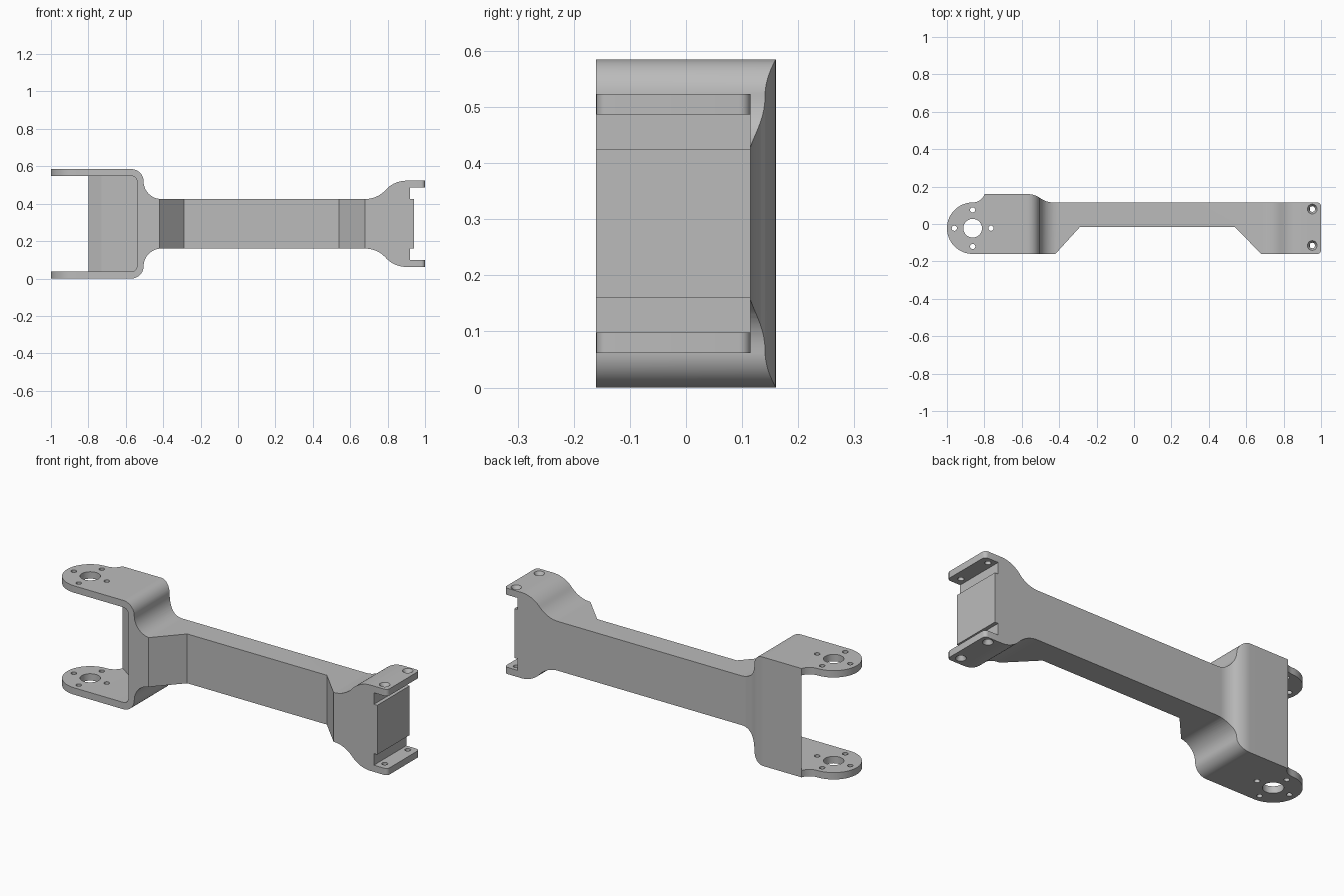
import bpy, bmesh
from math import cos, sin, radians, pi
from mathutils import Vector, Matrix

cube = bpy.data.objects.get("Cube")
if cube:
    bpy.data.objects.remove(cube, do_unlink=True)

HEIGHT = 0.585
grey = bpy.data.materials.new("light grey")
grey.use_nodes = True
COLOUR = (0.5, 0.5, 0.5, 1)
grey.diffuse_color = COLOUR
next(n for n in grey.node_tree.nodes
     if n.type == 'BSDF_PRINCIPLED').inputs["Base Color"].default_value = COLOUR


def arc(cx, cy, r, start, end, steps=12):
    """Points along an arc, angles in degrees."""
    angles = [radians(start + (end - start) * i / steps) for i in range(steps + 1)]
    return [(cx + r * cos(a), cy + r * sin(a)) for a in angles]


def make_object(name, bm):
    bmesh.ops.recalc_face_normals(bm, faces=bm.faces)
    mesh = bpy.data.meshes.new(name)
    bm.to_mesh(mesh)
    bm.free()
    mesh.materials.append(grey)
    obj = bpy.data.objects.new(name, mesh)
    bpy.context.scene.collection.objects.link(obj)
    return obj


def prism(points, low, high, axis):
    """Extrude an outline along y (points are x, z) or z (points are x, y)."""
    bm = bmesh.new()
    place = (lambda u, v: (u, low, v)) if axis == 'Y' else (lambda u, v: (u, v, low))
    face = bm.faces.new([bm.verts.new(place(u, v)) for u, v in points])
    out = bmesh.ops.extrude_face_region(bm, geom=[face], use_keep_orig=True)
    step = Vector((0, high - low, 0)) if axis == 'Y' else Vector((0, 0, high - low))
    moved = [g for g in out["geom"] if isinstance(g, bmesh.types.BMVert)]
    bmesh.ops.translate(bm, verts=moved, vec=step)
    return bm


def cone(name, x, y, z, r_low, r_high, depth, sides=32):
    bm = bmesh.new()
    bmesh.ops.create_cone(bm, cap_ends=True, segments=sides, radius1=r_low,
                          radius2=r_high, depth=depth,
                          matrix=Matrix.Translation((x, y, z)))
    return make_object(name, bm)


def cut(target, tool, operation='DIFFERENCE'):
    mod = target.modifiers.new("cut", 'BOOLEAN')
    mod.operation, mod.solver, mod.object = operation, 'EXACT', tool
    bpy.context.view_layer.update()
    result = bpy.data.meshes.new_from_object(
        target.evaluated_get(bpy.context.evaluated_depsgraph_get()))
    target.modifiers.clear()
    target.data = result
    bpy.data.objects.remove(tool, do_unlink=True)


# Side outline: fork shoulder, waist, flared end and tab, mirrored top to bottom
upper = [(-1.1, HEIGHT)]
upper += arc(-0.57, 0.52, 0.065, 90, 0)
upper += arc(-0.41, 0.52, 0.095, 180, 270)[1:]
upper += arc(0.68, 0.573, 0.148, 270, 318)
upper += arc(0.90, 0.375, 0.148, 138, 90)[1:]
upper += [(1.1, 0.523), (1.1, 0.487), (0.92, 0.487), (0.92, 0.425), (0.94, 0.425)]
lower = [(x, HEIGHT - z) for x, z in reversed(upper)]
bracket = make_object("arm_bracket", prism(upper + lower, -0.3, 0.3, 'Y'))

# Plan outline: stepped arm with a round fork end
PIVOT = (-0.8625, -0.0225)
plan = [(-0.42, -0.16), (-0.29, -0.017), (0.54, -0.017), (0.68, -0.16)]
plan += arc(0.98, -0.14, 0.02, -90, 0, 6) + arc(0.98, 0.095, 0.02, 0, 90, 6)
plan += arc(-0.43, 0.235, 0.12, 270, 234.4)
plan += arc(-0.57, 0.04, 0.12, 54.4, 90)[1:]
plan += arc(-0.8625, 0.183, 0.068, 340, 270, 8)
plan += arc(*PIVOT, 0.1375, 90, 270, 32)[1:]
cut(bracket, make_object("plan_tool", prism(plan, -0.1, 0.7, 'Z')), 'INTERSECT')

# Fork pocket: open at the front and end, closed by a tapered back wall
pocket = [(-1.2, -0.4), (-0.54, -0.4), (-0.54, 0.115), (-0.73, 0.115),
          (-0.87, 0.205), (-1.2, 0.205)]
bm = prism(pocket, 0.037, HEIGHT - 0.037, 'Z')
corners = [e for e in bm.edges
           if all(abs(v.co.x + 0.54) < 0.001 for v in e.verts)
           and abs(e.verts[0].co.z - e.verts[1].co.z) < 0.001]
bmesh.ops.bevel(bm, geom=corners, offset=0.03, segments=8, profile=0.5,
                affect='EDGES')
cut(bracket, make_object("pocket_tool", bm))

# Pivot hole with four small holes round it, through both fork plates
cut(bracket, cone("pivot_tool", *PIVOT, 0.3, 0.05, 0.05, 1))
for i in range(4):
    x = PIVOT[0] + 0.098 * cos(i * pi / 2)
    y = PIVOT[1] + 0.098 * sin(i * pi / 2)
    cut(bracket, cone("small_hole_tool", x, y, 0.3, 0.014, 0.014, 1, 20))

# Countersunk screw holes through the end lugs
for y in (0.08, -0.115):
    for z, low, high in ((0.523, 0.012, 0.04), (HEIGHT - 0.523, 0.04, 0.012)):
        cut(bracket, cone("screw_tool", 0.953, y, z, 0.015, 0.015, 0.1, 24))
        cut(bracket, cone("sink_tool", 0.953, y, z, low, high, 0.05, 24))

# Smooth the curved faces and keep the edges crisp
bpy.context.view_layer.update()
bpy.ops.object.select_all(action='DESELECT')
bracket.select_set(True)
bpy.context.view_layer.objects.active = bracket
bpy.ops.object.shade_smooth_by_angle(angle=radians(25))
